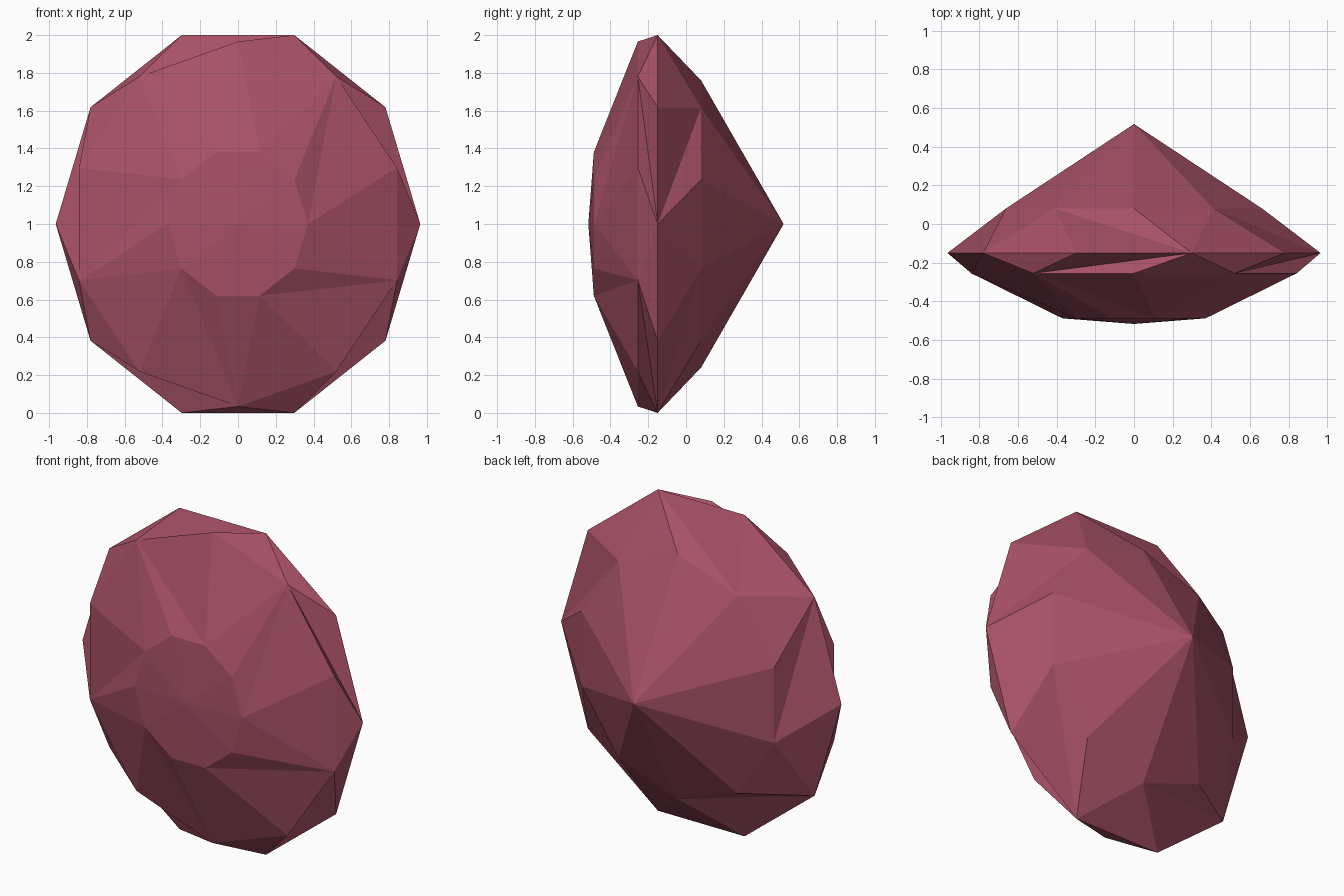
import bpy, bmesh, math

if "Cube" in bpy.data.objects:
    bpy.data.objects.remove(bpy.data.objects["Cube"])

SIDES = 10
STEP = 2 * math.pi / SIDES

# Ruby red material
red = bpy.data.materials.new("ruby_red")
red.use_nodes = True
colour = (0.39, 0.083, 0.132, 1)
red.diffuse_color = colour
red.node_tree.nodes["Principled BSDF"].inputs["Base Color"].default_value = colour

bm = bmesh.new()


def ring(y, rx, rz, turn):
    """Oval ring of vertices around the y axis, turned by a part of a step."""
    return [bm.verts.new((rx * math.cos((k + turn) * STEP), y,
                          1 + rz * math.sin((k + turn) * STEP)))
            for k in range(SIDES)]


def strip(a, b):
    """Facets between an unturned ring a and a half-turned ring b, with the
    split of every second quad crossed to give the notched cut."""
    for k in range(SIDES):
        n = (k + 1) % SIDES
        if k % 2 == 0:
            bm.faces.new((a[k], b[k], b[n]))
            bm.faces.new((a[k], b[n], a[n]))
        else:
            bm.faces.new((a[k], b[k], a[n]))
            bm.faces.new((a[n], b[k], b[n]))


def fan(loop, y):
    """Facets from a ring to a point on the axis."""
    tip = bm.verts.new((0, y, 1))
    for k in range(SIDES):
        bm.faces.new((loop[k], loop[(k + 1) % SIDES], tip))


# Rings from the front table to the back point
table = ring(-0.488, 0.37, 0.4, 0)
crown = ring(-0.255, 0.885, 0.966, 0.5)
girdle = ring(-0.15, 0.965, 1.0515, 0)
pavilion = ring(0.08, 0.697, 0.76, 0.5)

fan(table, -0.517)
strip(table, crown)
strip(girdle, crown)
strip(girdle, pavilion)
fan(pavilion, 0.517)

bmesh.ops.recalc_face_normals(bm, faces=bm.faces[:])
mesh = bpy.data.meshes.new("cut_gem")
bm.to_mesh(mesh)
bm.free()
mesh.materials.append(red)
gem = bpy.data.objects.new("cut_gem", mesh)
bpy.context.collection.objects.link(gem)
